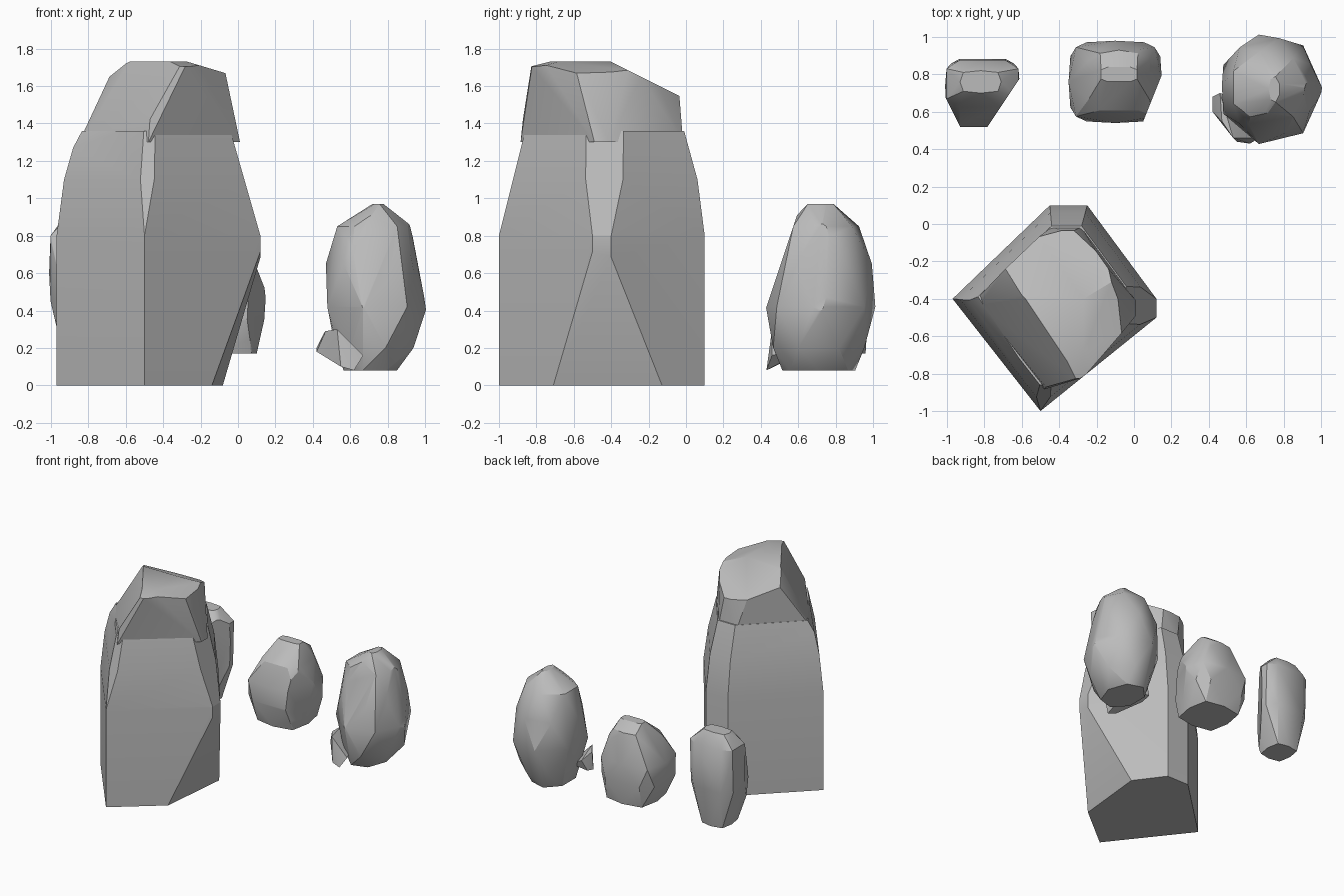
import bpy
import bmesh
import math
from mathutils import Vector

# Remove only the default cube
default_cube = bpy.data.objects.get("Cube")
if default_cube:
    bpy.data.objects.remove(default_cube, do_unlink=True)

# One plain stone colour
stone = bpy.data.materials.new("grey_stone")
stone.use_nodes = True
grey = (.5, .5, .5, 1)
stone.diffuse_color = grey
shader = next(node for node in stone.node_tree.nodes if node.type == "BSDF_PRINCIPLED")
shader.inputs["Base Color"].default_value = grey
shader.inputs["Roughness"].default_value = .9


def make_stone(name, corners, chips=()):
    """Wrap corner points in a convex stone, then chip it with flat cuts."""
    bm = bmesh.new()
    for corner in corners:
        bm.verts.new(corner)
    hull = bmesh.ops.convex_hull(bm, input=bm.verts[:], use_existing_faces=False)
    unused = set(hull["geom_interior"]) | set(hull["geom_unused"])
    loose = [item for item in unused if isinstance(item, bmesh.types.BMVert)]
    bmesh.ops.delete(bm, geom=loose, context="VERTS")

    for point, direction in chips:
        everything = bm.verts[:] + bm.edges[:] + bm.faces[:]
        bmesh.ops.bisect_plane(bm, geom=everything, plane_co=point,
                               plane_no=Vector(direction).normalized(),
                               clear_outer=True)
        rim = [edge for edge in bm.edges if edge.is_boundary]
        bmesh.ops.holes_fill(bm, edges=rim, sides=0)

    # Merge nearly flat neighbours into broad facets
    bmesh.ops.dissolve_limit(bm, angle_limit=math.radians(4),
                             verts=bm.verts[:], edges=bm.edges[:])
    bmesh.ops.recalc_face_normals(bm, faces=bm.faces[:])

    mesh = bpy.data.meshes.new(name)
    bm.to_mesh(mesh)
    bm.free()
    mesh.materials.append(stone)
    stone_object = bpy.data.objects.new(name, mesh)
    bpy.context.collection.objects.link(stone_object)

    bpy.ops.object.select_all(action="DESELECT")
    stone_object.select_set(True)
    bpy.context.view_layer.objects.active = stone_object
    bpy.ops.object.shade_smooth_by_angle(angle=math.radians(28))


def level(outline, height, size=1):
    """Place an outline at a height, shrunk toward the tall rock's axis."""
    axis = Vector((-.4, -.45))
    for corner in outline:
        spot = axis.lerp(Vector(corner), size)
        yield spot.x, spot.y, height


def boulder(name, sides, roundness, rings, chips=()):
    """Stack staggered rings given as height, x, y, half width, half depth."""
    def bulge(value):
        return math.copysign(abs(value) ** roundness, value)

    corners = []
    for row, (height, x, y, width, depth) in enumerate(rings):
        for side in range(sides):
            angle = math.tau * (side + row / 2) / sides
            corners.append((x + width * bulge(math.cos(angle)),
                            y + depth * bulge(math.sin(angle)), height))
    make_stone(name, corners, chips)


# Tall standing rock: diamond-shaped trunk, undercut on its left side
plan = [(-.5, -1), (.12, -.5), (.12, -.4), (-.25, .1), (-.45, .1), (-.97, -.4)]
trunk = [*level(plan, 0), *level(plan, .8), *level(plan, 1.1, .93),
         *level(plan, 1.36, .8)]
undercut = ((.12, -.45, .7), (3, -.3, -1))
front_chip = ((-.5, -1, .8), (0, -4, 1))
left_chip = ((.12, -.45, .8), (3.5, 0, 1))
right_slope = ((-.58, -.4, 1.73), (-3, -2, 2))
make_stone("tall_rock_trunk", trunk,
           [undercut, front_chip, left_chip, right_slope])

# Tall standing rock: cap rising from the ledge, with sloping facets
crown = [(-.45, -.84), (-.27, -.82), (-.08, -.6), (-.1, -.4),
         (-.17, -.2), (-.35, -.05), (-.55, -.1), (-.65, -.2)]
cap = [*level(plan, 1.3, .79), *level(crown, 1.73)]
back_slope = ((-.3, -.4, 1.73), (0, .5, 1))
left_slope = ((-.27, -.4, 1.73), (.3, 0, 1))
front_slope = ((-.3, -.7, 1.73), (.1, -.2, 1))
make_stone("tall_rock_cap", cap,
           [back_slope, left_slope, right_slope, front_slope])

# Upright egg-shaped boulder
boulder("egg_boulder", 7, 1, [
    (.08, .7, .71, .15, .2),
    (.2, .74, .71, .22, .25),
    (.42, .73, .72, .28, .3),
    (.65, .72, .74, .25, .26),
    (.85, .72, .73, .21, .2),
    (.97, .75, .72, .03, .07),
], [((.75, .43, .42), (0, -3, 1)), ((.99, .7, .45), (5, -1, 1))])

# Broken shard leaning on the foot of the egg boulder
make_stone("foot_shard", [
    (.42, .68, .2), (.42, .6, .18), (.55, .44, .1), (.62, .43, .08),
    (.46, .7, .28), (.47, .55, .29), (.53, .46, .3), (.67, .46, .16),
    (.6, .65, .2),
])

# Squat middle boulder with boxy sides
boulder("squat_boulder", 8, .5, [
    (.17, -.09, .77, .19, .19),
    (.35, -.1, .76, .25, .22),
    (.5, -.1, .76, .25, .22),
    (.67, -.08, .77, .17, .17),
    (.74, -.08, .82, .12, .11),
    (.8, -.08, .8, .1, .04),
], [((.05, .55, .4), (5, -2, 0))])

# Slim boulder behind the tall rock, narrower toward the front
boulder("slim_boulder", 8, .5, [
    (.14, -.82, .73, .11, .12),
    (.45, -.81, .7, .2, .19),
    (.6, -.81, .74, .2, .14),
    (.8, -.81, .75, .2, .13),
    (.9, -.82, .76, .11, .06),
], [((-.79, .51, .5), (3, -2, 0)), ((-.93, .52, .5), (-2, -1, 0))])
